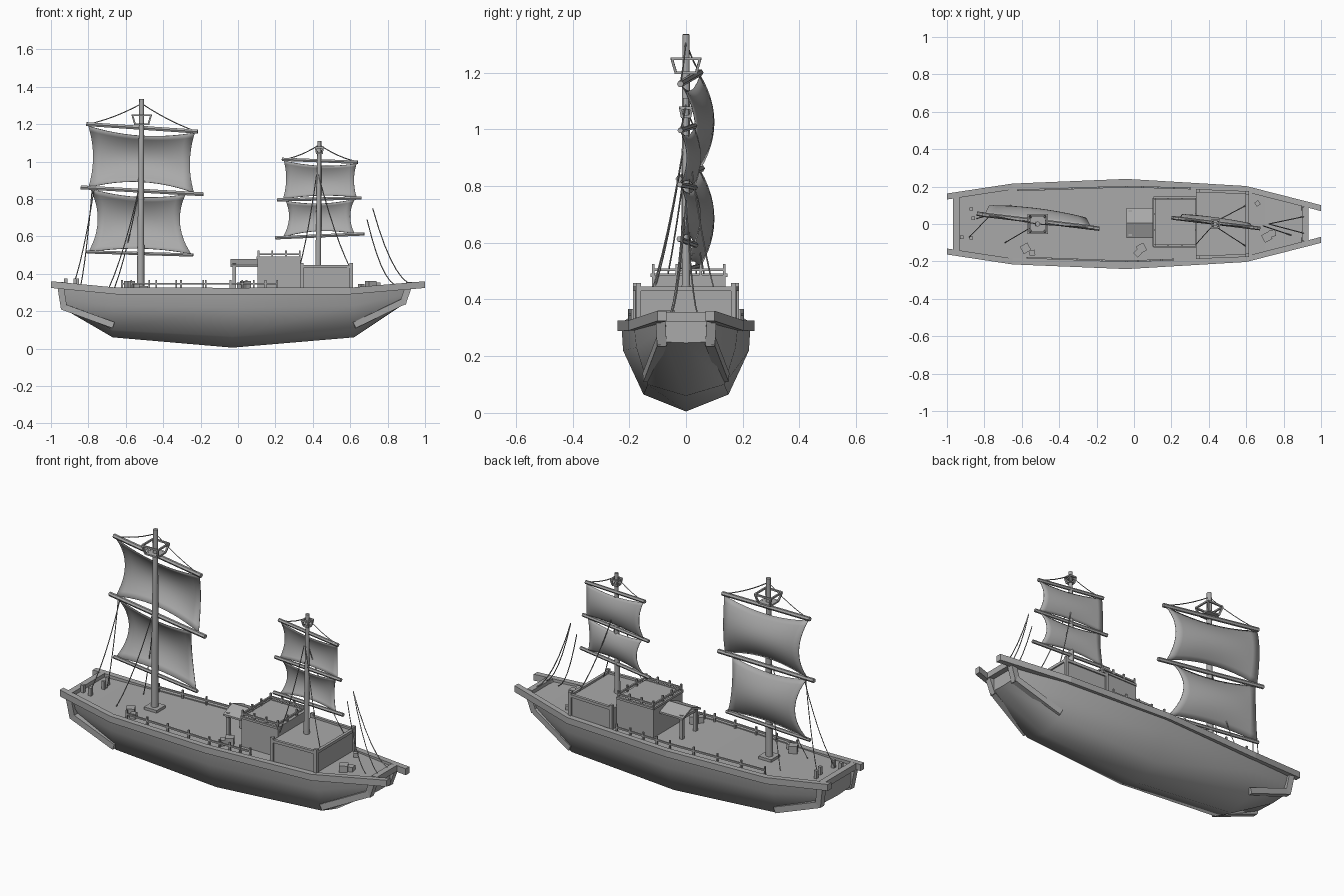
import bpy, bmesh, math
from mathutils import Vector

if "Cube" in bpy.data.objects:
    bpy.data.objects.remove(bpy.data.objects["Cube"])

GREY = (0.40, 0.40, 0.40, 1)
mat = bpy.data.materials.new("weathered grey")
mat.use_nodes = True
mat.diffuse_color = GREY
mat.node_tree.nodes["Principled BSDF"].inputs["Base Color"].default_value = GREY


def finish(name, bm, smooth=None):
    if smooth is None or smooth > 0:
        bmesh.ops.recalc_face_normals(bm, faces=bm.faces)
    me = bpy.data.meshes.new(name)
    bm.to_mesh(me)
    bm.free()
    me.materials.append(mat)
    ob = bpy.data.objects.new(name, me)
    bpy.context.collection.objects.link(ob)
    if smooth:
        bpy.ops.object.select_all(action='DESELECT')
        ob.select_set(True)
        bpy.context.view_layer.objects.active = ob
        bpy.ops.object.shade_smooth_by_angle(angle=math.radians(smooth))
    return ob


def tube(bm, a, b, r0, r1=None, sides=8, turn=0.0):
    """Tapered prism between two points."""
    a, b = Vector(a), Vector(b)
    r1 = r0 if r1 is None else r1
    d = (b - a).normalized()
    u = d.cross(Vector((0, 1, 0) if abs(d.z) > .9 else (0, 0, 1))).normalized()
    v = d.cross(u)
    rings = []
    for p, r in ((a, r0), (b, r1)):
        ang = [turn + math.tau * i / sides for i in range(sides)]
        rings.append([bm.verts.new(p + r * (u * math.cos(t) + v * math.sin(t))) for t in ang])
    for i in range(sides):
        j = (i + 1) % sides
        bm.faces.new((rings[0][i], rings[0][j], rings[1][j], rings[1][i]))
    bm.faces.new(rings[0])
    bm.faces.new(rings[1])


def beams(name, pairs, w):
    """Square timbers of width w."""
    bm = bmesh.new()
    for a, b in pairs:
        tube(bm, a, b, w * .707, sides=4, turn=math.pi / 4)
    return finish(name, bm)


def box(name, lo, hi, turn=0.0):
    bm = bmesh.new()
    bmesh.ops.create_cube(bm, size=1)
    lo, hi = Vector(lo), Vector(hi)
    for v in bm.verts:
        v.co = v.co * (hi - lo)
    ob = finish(name, bm)
    ob.location, ob.rotation_euler.z = (lo + hi) / 2, turn
    return ob


def loft(bm, rings, closed=False):
    rows = [[bm.verts.new(p) for p in r] for r in rings]
    n = len(rows[0])
    for r, s in zip(rows, rows[1:]):
        for i in range(n if closed else n - 1):
            j = (i + 1) % n
            bm.faces.new((r[i], r[j], s[j], s[i]))
    return rows


# Hull: x, then half width and height of rim, bilge, chine and keel
stations = [(-.945, .145, .335, .135, .27, .11, .225, .22),
            (-.67, .195, .32, .185, .23, .135, .10, .06),
            (-.03, .228, .32, .222, .22, .15, .065, .005),
            (.62, .185, .32, .175, .23, .135, .10, .06),
            (.90, .095, .335, .085, .29, .075, .25, .247)]
sections = []
for x, a, az, b, bz, c, cz, k in stations:
    side = [(a, az), (b, bz), (c, cz)]
    sections.append([(x, y, z) for y, z in side] + [(x, 0, k)]
                    + [(x, -y, z) for y, z in reversed(side)])
bm = bmesh.new()
rows = loft(bm, sections)
bm.faces.new(rows[0])
bm.faces.new(rows[-1])
for r, s in zip(rows, rows[1:]):
    bm.faces.new((r[0], s[0], s[-1], r[-1]))
finish("hull_and_deck", bm, 50)

# Gunwales overhanging both ends, end rails and hull corner frames
rim = [(-1, .147, .342), (-.65, .2, .308), (-.04, .225, .307), (.6, .187, .308), (1, .085, .342)]
for s, side in ((1, "left"), (-1, "right")):
    bm = bmesh.new()
    rows = loft(bm, [[(x, s * (y + dy), z + dz) for dy, dz in
                      ((-.016, -.018), (.016, -.018), (.016, .018), (-.016, .018))]
                     for x, y, z in rim], True)
    bm.faces.new(rows[0])
    bm.faces.new(rows[-1])
    finish("gunwale_" + side, bm)
    beams("hull_frame_" + side, [
        ((-.95, s * .145, .34), (-.93, s * .135, .215)),
        ((-.94, s * .135, .225), (-.665, s * .145, .125)),
        ((.915, s * .09, .34), (.88, s * .085, .24)),
        ((.89, s * .085, .255), (.62, s * .135, .125))], .034)
beams("end_rails", [((-.95, -.145, .338), (-.95, .145, .338)),
                    ((.915, -.09, .338), (.915, .09, .338))], .034)


def railing(name, path, z, h, count, rail_h):
    """Posts along a path of xy points, joined by a thin rail."""
    pairs = []
    for (x0, y0), (x1, y1) in zip(path, path[1:]):
        pairs.append(((x0, y0, z + rail_h), (x1, y1, z + rail_h)))
        for i in range(count + 1):
            t = i / count
            x, y = x0 + (x1 - x0) * t, y0 + (y1 - y0) * t
            pairs.append(((x, y, z - .005), (x, y, z + h)))
    return beams(name, pairs, .009)


railing("deck_railing_right", [(-.57, -.18), (-.04, -.2), (.21, -.19)], .32, .047, 4, .026)
railing("deck_railing_left", [(-.62, .18), (-.04, .2), (.3, .19)], .32, .047, 4, .026)

# Cabins with corner posts and roof rails
box("main_cabin", (.105, -.12, .31), (.335, .14, .487))
bm = bmesh.new()
rows = loft(bm, [[(x, -w, .31), (x, w, .31), (x, w, .435), (x, -w, .435)]
                 for x, w in ((.335, .178), (.605, .168))], True)
bm.faces.new(rows[0])
bm.faces.new(rows[1])
finish("aft_cabin", bm)
railing("main_cabin_railing", [(.11, -.115), (.33, -.115), (.33, .135), (.11, .135), (.11, -.115)],
        .487, .038, 3, .018)
aft = [(.34, -.178), (.605, -.168), (.605, .168), (.34, .178)]
beams("aft_cabin_posts", [((x, y, .31), (x, y, .458)) for x, y in aft], .018)
beams("aft_cabin_trim", [((*p, .438), (*q, .438)) for p, q in zip(aft, aft[1:])], .016)
beams("main_cabin_trim", [((.105, -.12, .485), (.335, -.12, .485)),
                          ((.105, .14, .485), (.335, .14, .485)),
                          ((.105, -.12, .485), (.105, .14, .485))], .012)

# Porch roof in front of the main cabin
bm = bmesh.new()
rows = loft(bm, [[(x, -.075, .447), (x, .005, .478), (x, .085, .447),
                  (x, .085, .437), (x, .005, .466), (x, -.075, .437)] for x in (-.04, .11)], True)
bm.faces.new(rows[0])
bm.faces.new(rows[1])
finish("porch_roof", bm)
beams("porch_posts", [((-.02, y, .31), (-.02, y, .455)) for y in (-.055, .065)], .018)
beams("porch_crossbeam", [((-.02, -.07, .437), (-.02, .08, .437))], .014)


# Rigged masts
def mast(name, x, foot, top, r):
    bm = bmesh.new()
    tube(bm, (x - .006, 0, foot), (x, 0, top), r, r * .65, 10)
    finish(name, bm, 40)


mast("main_mast", -.515, .31, 1.335, .02)
mast("aft_mast", .435, .42, 1.11, .016)


def lookout(name, x, z, h, low, high):
    corners = ((-1, -1), (1, -1), (1, 1), (-1, 1))
    pairs = []
    for i, (a, b) in enumerate(corners):
        c, d = corners[(i + 1) % 4]
        for rad, zz in ((low, z), (high, z + h)):
            pairs.append(((x + a * rad, b * rad, zz), (x + c * rad, d * rad, zz)))
        pairs.append(((x + a * low, b * low, z), (x + a * high, b * high, z + h)))
    beams(name, pairs, .009)
    box(name + "_floor", (x - low, -low, z - .004), (x + low, low, z + .004))


lookout("main_lookout", -.515, 1.2, .048, .036, .05)
lookout("aft_lookout", .435, 1.045, .03, .014, .02)


def yard(name, x0, y0, z0, x1, y1, z1, r):
    bm = bmesh.new()
    tube(bm, (x0, y0, z0), (x1, y1, z1), r, sides=6)
    finish(name, bm)


yard("main_yard_top", -.81, .05, 1.2, -.215, -.02, 1.16, .012)
yard("main_yard_middle", -.84, .055, .862, -.185, -.025, .825, .012)
yard("main_yard_bottom", -.81, .05, .517, -.24, -.02, .5, .01)
yard("aft_yard_top", .235, .03, 1.012, .64, -.02, .996, .01)
yard("aft_yard_middle", .21, .032, .795, .66, -.022, .805, .01)
yard("aft_yard_bottom", .2, .034, .592, .675, -.024, .613, .01)


def sail(name, tl, tr, br, bl, y_left, y_right, belly, sag, rise, pinch):
    """Billowing cloth with edges curved inward between its xz corners."""
    n = 12
    tl, tr, br, bl = map(Vector, (tl, tr, br, bl))
    rings = []
    for j in range(n + 1):
        v = j / n
        row = []
        for i in range(n + 1):
            u = i / n
            p = tl.lerp(tr, u).lerp(bl.lerp(br, u), v)
            bu, bv = 4 * u * (1 - u), 4 * v * (1 - v)
            x = p.x + pinch * bv * (1 - 2 * u)
            z = p.y + bu * (rise * v - sag * (1 - v))
            y = y_left + (y_right - y_left) * u + belly * bv * (.75 + .25 * bu)
            row.append((x, y, z))
        rings.append(row)
    bm = bmesh.new()
    loft(bm, rings)
    ob = finish(name, bm, 60)
    solid = ob.modifiers.new("cloth thickness", 'SOLIDIFY')
    solid.thickness, solid.offset = .003, 0


sail("main_sail_upper", (-.8, 1.19), (-.23, 1.155), (-.235, .832), (-.8, .86),
     .05, -.015, .065, .035, .045, .025)
sail("main_sail_lower", (-.79, .855), (-.28, .825), (-.25, .505), (-.8, .515),
     .05, -.015, .065, .03, .025, .045)
sail("aft_sail_upper", (.245, 1.005), (.635, .99), (.635, .808), (.24, .798),
     .03, -.018, .028, .02, .015, .015)
sail("aft_sail_lower", (.255, .79), (.625, .8), (.625, .612), (.24, .595),
     .03, -.018, .028, .02, .025, .025)


def ropes(name, lines, sag):
    """Slack lines bent towards their lower end."""
    bm = bmesh.new()
    for a, b in lines:
        a, b = Vector(a), Vector(b)
        pts = [a.lerp(b, i / 6) - Vector((0, 0, sag * 4 * (i / 6) * (1 - i / 6)))
               for i in range(7)]
        for p, q in zip(pts, pts[1:]):
            tube(bm, p, q, .0028, sides=4)
    finish(name, bm)


ropes("yard_lifts", [((-.515, 0, 1.31), (-.8, .05, 1.2)), ((-.515, 0, 1.31), (-.22, -.02, 1.16)),
                     ((.435, 0, 1.09), (.24, .03, 1.01)), ((.435, 0, 1.09), (.635, -.02, 1.0))], .012)
ropes("main_shrouds", [((-.77, .045, .85), (-.88, -.07, .34)), ((-.78, .045, .85), (-.84, .03, .34)),
                       ((-.52, 0, .9), (-.69, -.1, .325)), ((-.52, 0, .9), (-.66, .1, .325))], .05)
ropes("aft_shrouds", [((.43, -.01, .93), (.6, -.12, .43)), ((.43, .01, .93), (.6, .1, .43)),
                      ((.42, -.01, .93), (.33, -.11, .44))], .04)
ropes("stern_lines", [((.72, .0, .75), (.91, .04, .35)), ((.69, -.01, .69), (.84, -.06, .34)),
                      ((.72, .0, .75), (.91, -.05, .35))], .07)

# Deck cargo and mooring posts
for i, (x, y, s, turn) in enumerate([(-.58, -.13, .045, .5), (-.545, -.155, .03, .2),
                                     (.04, -.13, .045, .5), (.02, -.155, .035, .8),
                                     (.71, -.07, .045, .5), (.74, -.05, .035, .2),
                                     (.66, .11, .025, .6)]):
    box("crate_%d" % (i + 1), (x - s / 2, y - s / 2, .315), (x + s / 2, y + s / 2, .325 + s * .8), turn)
box("main_mast_step", (-.56, -.04, .31), (-.48, .04, .335))
beams("mooring_posts", [((x, y, .31), (x, y, .375)) for x, y in
                        ((-.92, -.07), (-.87, -.075), (-.86, .03), (-.87, .08))], .018)
